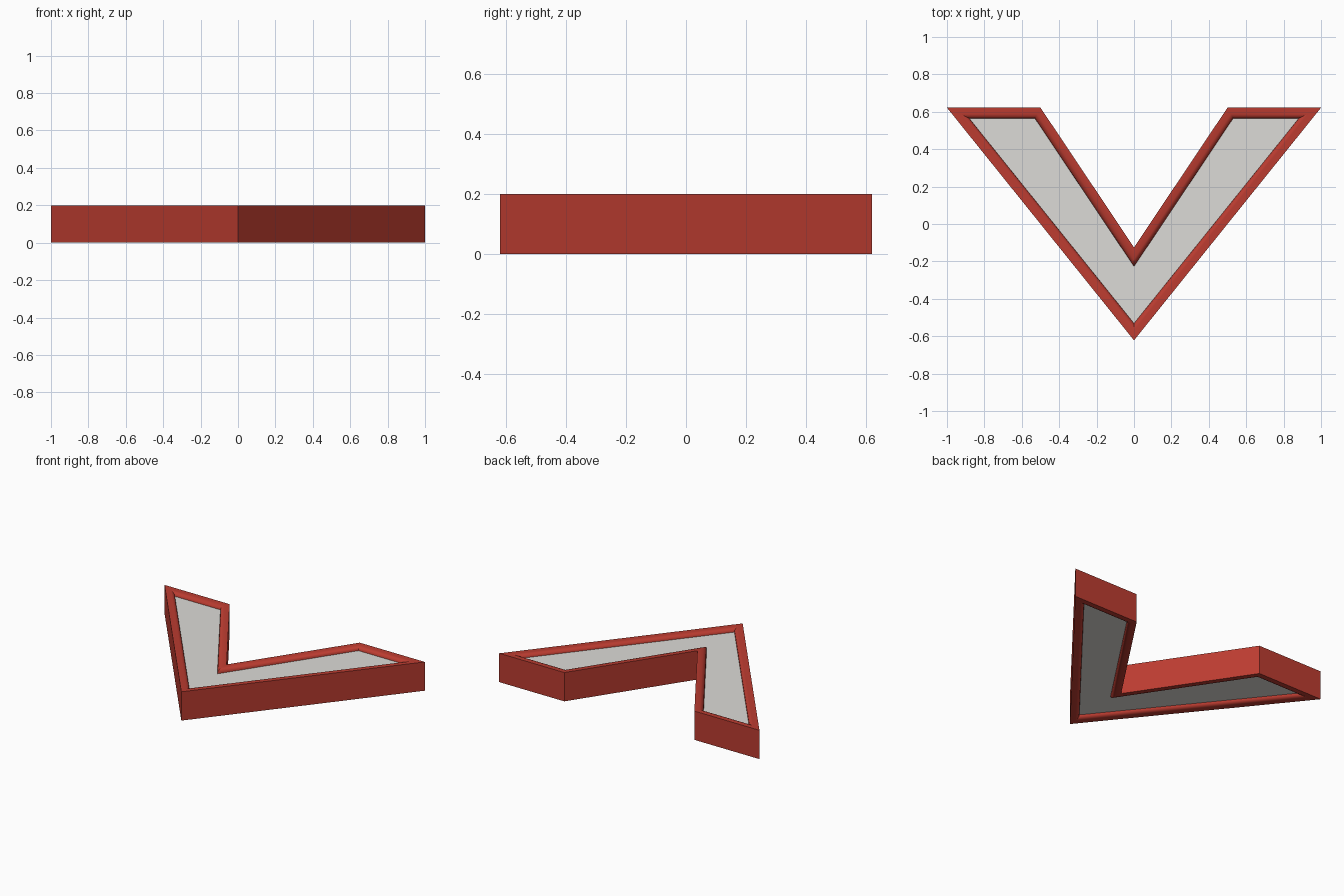
import bpy, bmesh
from mathutils import Vector

if "Cube" in bpy.data.objects:
    bpy.data.objects.remove(bpy.data.objects["Cube"])

# V-shaped outline, counter-clockwise
OUTLINE = [Vector(p) for p in [(0, -0.622), (1, 0.622), (0.5, 0.622),
                               (0, -0.125), (-0.5, 0.622), (-1, 0.622)]]
HEIGHT = 0.2
RECESS = 0.026
INSET = 0.057


def inset_outline(d):
    """Mitred inward offset of the outline."""
    out = []
    n = len(OUTLINE)
    for i, p in enumerate(OUTLINE):
        a = (p - OUTLINE[i - 1]).normalized()
        b = (OUTLINE[(i + 1) % n] - p).normalized()
        na, nb = Vector((-a.y, a.x)), Vector((-b.y, b.x))
        out.append(p + (na + nb) * (d / (1 + na.dot(nb))))
    return out


def make_object(name, profile, closed, color):
    """Sweep a (inset, z) profile round the outline; cap the ends if open."""
    bm = bmesh.new()
    loops = [[bm.verts.new((p.x, p.y, z)) for p in inset_outline(d)]
             for d, z in profile]
    n = len(OUTLINE)
    for k in range(len(loops) - (0 if closed else 1)):
        lo, hi = loops[k], loops[(k + 1) % len(loops)]
        for i in range(n):
            j = (i + 1) % n
            bm.faces.new((lo[i], lo[j], hi[j], hi[i]))
    if not closed:
        bm.faces.new(loops[0][::-1])
        bm.faces.new(loops[-1])
    bmesh.ops.recalc_face_normals(bm, faces=bm.faces)
    mesh = bpy.data.meshes.new(name)
    bm.to_mesh(mesh)
    bm.free()
    obj = bpy.data.objects.new(name, mesh)
    bpy.context.collection.objects.link(obj)
    mat = bpy.data.materials.new(name + "_color")
    mat.diffuse_color = color
    mat.use_nodes = True
    mat.node_tree.nodes["Principled BSDF"].inputs["Base Color"].default_value = mat.diffuse_color
    mesh.materials.append(mat)
    return obj


# Red rim with softly rounded inner lips above and below
lip = [(0.0, 0.0), (0.034, 0.0), (0.047, 0.006), (0.055, 0.015), (INSET, RECESS)]
rim_profile = [(d, HEIGHT - z) for d, z in lip] + [(d, z) for d, z in reversed(lip)]
rim = make_object("rim", rim_profile, True, (0.5, 0.045, 0.03, 1))
bpy.context.view_layer.objects.active = rim
rim.select_set(True)
bpy.ops.object.shade_smooth_by_angle(angle=0.6)

# Pale panel filling the rim, recessed on both faces
make_object("panel", [(INSET, RECESS), (INSET, HEIGHT - RECESS)], False,
            (0.72, 0.71, 0.68, 1))
